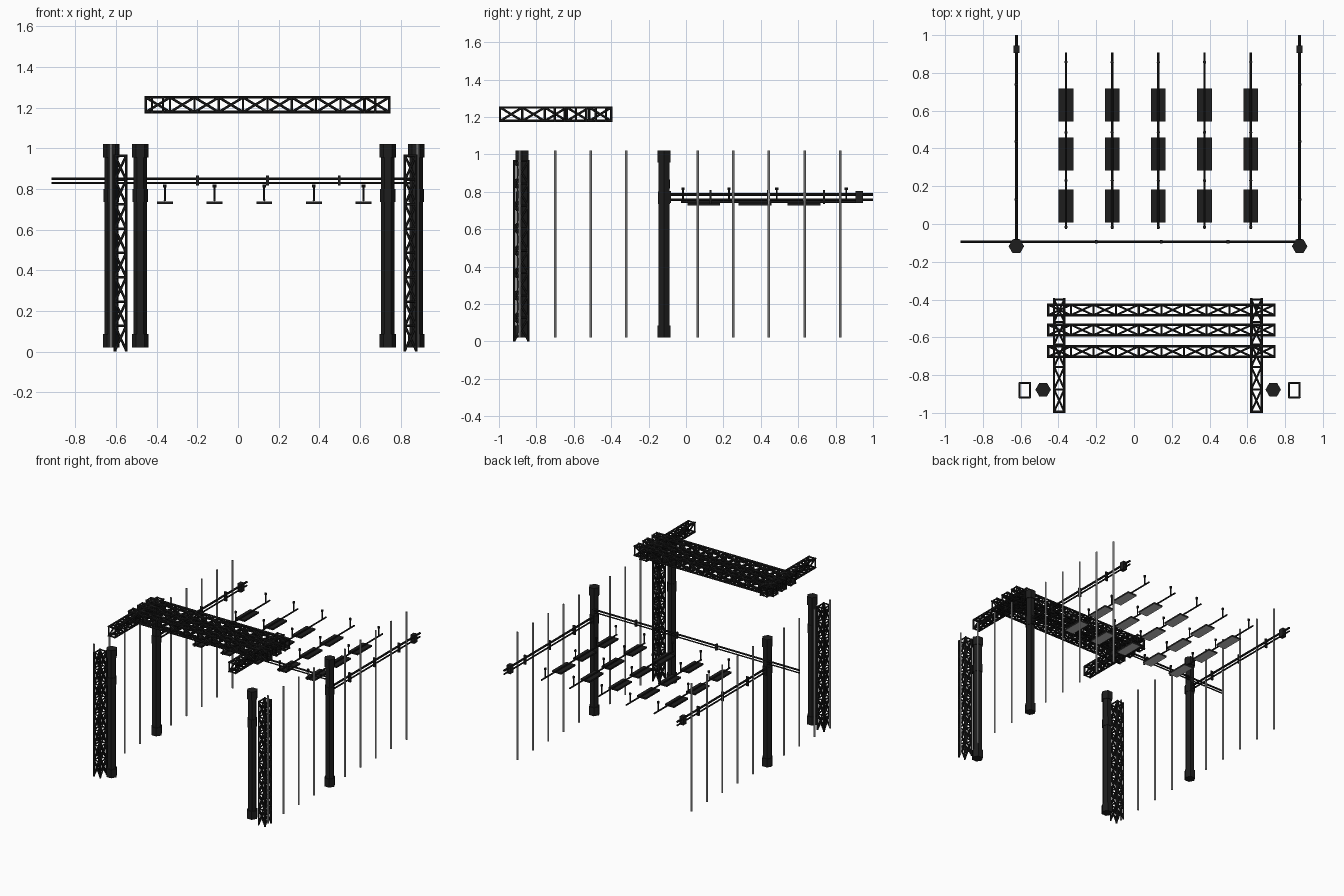
import bpy, bmesh, math
from mathutils import Vector, Matrix

if "Cube" in bpy.data.objects:
    bpy.data.objects.remove(bpy.data.objects["Cube"])


def material(name, v):
    m = bpy.data.materials.new(name)
    m.diffuse_color = (v, v, v, 1)
    m.use_nodes = True
    m.node_tree.nodes["Principled BSDF"].inputs["Base Color"].default_value = m.diffuse_color
    return m


BLACK = material("matte black", 0.0125)
LIGHT = material("light grey", 0.56)


def bar(bm, a, b, r, sides=6, caps=True, turn=0.0):
    """Straight round bar between two points."""
    a, b = Vector(a), Vector(b)
    d = b - a
    rot = d.to_track_quat('Z', 'Y').to_matrix().to_4x4()
    mat = Matrix.Translation((a + b) / 2) @ rot @ Matrix.Rotation(turn, 4, 'Z')
    bmesh.ops.create_cone(bm, cap_ends=caps, segments=sides, radius1=r, radius2=r,
                          depth=d.length, matrix=mat)


def box(bm, lo, hi):
    lo, hi = Vector(lo), Vector(hi)
    mat = Matrix.Translation((lo + hi) / 2) @ Matrix.Diagonal((*(hi - lo), 1))
    bmesh.ops.create_cube(bm, size=1, matrix=mat)


def finish(bm, name, mat):
    me = bpy.data.meshes.new(name)
    bm.to_mesh(me)
    bm.free()
    me.materials.append(mat)
    ob = bpy.data.objects.new(name, me)
    bpy.context.collection.objects.link(ob)
    return ob


def truss(name, lo, hi, axis, bays):
    """Box truss: four chords, square frames and crossed braces on four sides."""
    bm = bmesh.new()
    rc, rb = 0.0065, 0.0062
    u, v = [i for i in range(3) if i != axis]
    lo2 = [lo[i] + (rc if i != axis else 0) for i in range(3)]
    hi2 = [hi[i] - (rc if i != axis else 0) for i in range(3)]

    def corner(k, t):
        p = [0, 0, 0]
        p[axis] = t
        p[u] = (lo2[u], hi2[u], hi2[u], lo2[u])[k % 4]
        p[v] = (lo2[v], lo2[v], hi2[v], hi2[v])[k % 4]
        return p

    t0, t1 = lo[axis] + 0.006, hi[axis] - 0.006
    step = (t1 - t0) / bays
    for k in range(4):
        bar(bm, corner(k, lo[axis]), corner(k, hi[axis]), rc, 8)
        for i in range(bays + 1):
            t = t0 + i * step
            # upright trusses stand on their open lower end
            if axis != 2 or i > 0:
                bar(bm, corner(k, t), corner(k + 1, t), rb)
            if i < bays:
                bar(bm, corner(k, t), corner(k + 1, t + step), rb)
                bar(bm, corner(k + 1, t), corner(k, t + step), rb)
    return finish(bm, name, BLACK)


# Overhead trusses
ZL, ZH = 1.172, 1.257
for i, y in enumerate((-0.455, -0.561, -0.675)):
    truss(f"cross_truss_{i + 1}", (-0.46, y - 0.034, ZL), (0.75, y + 0.034, ZH), 0, 10)
for side, x in (("left", -0.396), ("right", 0.648)):
    truss(f"overhead_side_truss_{side}", (x - 0.034, -1.0, ZL), (x + 0.034, -0.393, ZH), 1, 5)

# Upright trusses
for side, x in (("left", -0.578), ("right", 0.849)):
    truss(f"upright_truss_{side}", (x - 0.034, -0.924, 0), (x + 0.034, -0.836, 0.97), 2, 8)

# Six-sided columns with end sleeves and a collar, a corner pointing along x
XL, XR = -0.623, 0.877
for name, x, y in (("front_column_left", -0.481, -0.877), ("front_column_right", 0.737, -0.877),
                   ("back_column_left", XL, -0.118), ("back_column_right", XR, -0.118)):
    bm = bmesh.new()
    for z0, z1, r in ((0.03, 1.01, 0.034), (0.02, 0.085, 0.041),
                      (0.735, 0.80, 0.038), (0.955, 1.02, 0.041)):
        bar(bm, (x, y, z0), (x, y, z1), r, 6, True, math.pi / 2)
    ob = finish(bm, name, BLACK)
    if max(v.co.x for v in ob.data.vertices) - x < 0.04:
        ob.data.transform(Matrix.Translation((x, y, 0)) @ Matrix.Rotation(math.pi / 6, 4, 'Z')
                          @ Matrix.Translation((-x, -y, 0)))

# Long double rail between the back columns
bm = bmesh.new()
RY = -0.094
bar(bm, (-0.918, RY, 0.85), (XR, RY, 0.85), 0.007, 8)
bar(bm, (-0.918, RY, 0.829), (XR, RY, 0.829), 0.005, 8)
for x in (-0.2, 0.145, 0.498):
    box(bm, (x - 0.007, RY - 0.009, 0.817), (x + 0.007, RY + 0.009, 0.865))
finish(bm, "cross_rail", BLACK)

# Double side rails with joints and clamps
for side, x in (("left", XL), ("right", XR)):
    bm = bmesh.new()
    bar(bm, (x, -0.11, 0.785), (x, 1.0, 0.785), 0.008, 8)
    bar(bm, (x, -0.11, 0.757), (x, 1.0, 0.757), 0.006, 8)
    for y in (0.13, 0.437, 0.738):
        box(bm, (x - 0.01, y - 0.005, 0.735), (x + 0.01, y + 0.005, 0.808))
    for y in (-0.1, 0.925):
        box(bm, (x - 0.016, y - 0.02, 0.74), (x + 0.016, y + 0.02, 0.805))
    finish(bm, f"side_rail_{side}", BLACK)

# Hanging light panels: five rows of three, each on a pole with hangers
for row in range(5):
    x = -0.36 + row * 0.2445
    bm = bmesh.new()
    bar(bm, (x, -0.027, 0.745), (x, 0.907, 0.745), 0.006, 8)
    for y in (-0.016, 0.23, 0.485, 0.857):
        bar(bm, (x, y, 0.742), (x, y, 0.82), 0.005, 8)
        bar(bm, (x, y, 0.808), (x, y, 0.822), 0.009, 8)
    finish(bm, f"hanging_pole_{row + 1}", BLACK)
    bm = bmesh.new()
    for y in (0.095, 0.37, 0.63):
        box(bm, (x - 0.039, y - 0.088, 0.726), (x + 0.039, y + 0.088, 0.739))
    ob = finish(bm, f"light_panels_{row + 1}", BLACK)
    # lighter underside
    ob.data.materials.append(LIGHT)
    for p in ob.data.polygons:
        if p.normal.z < -0.5:
            p.material_index = 1

# Thin upright wires, open tubes, ten per side
for side, x in (("left", XL - 0.002), ("right", XR + 0.006)):
    bm = bmesh.new()
    for i in range(10):
        y = -0.89 + i * 0.1905
        bar(bm, (x, y, 0.02), (x, y, 1.02), 0.0068, 8, False)
    finish(bm, f"upright_wires_{side}", LIGHT)
